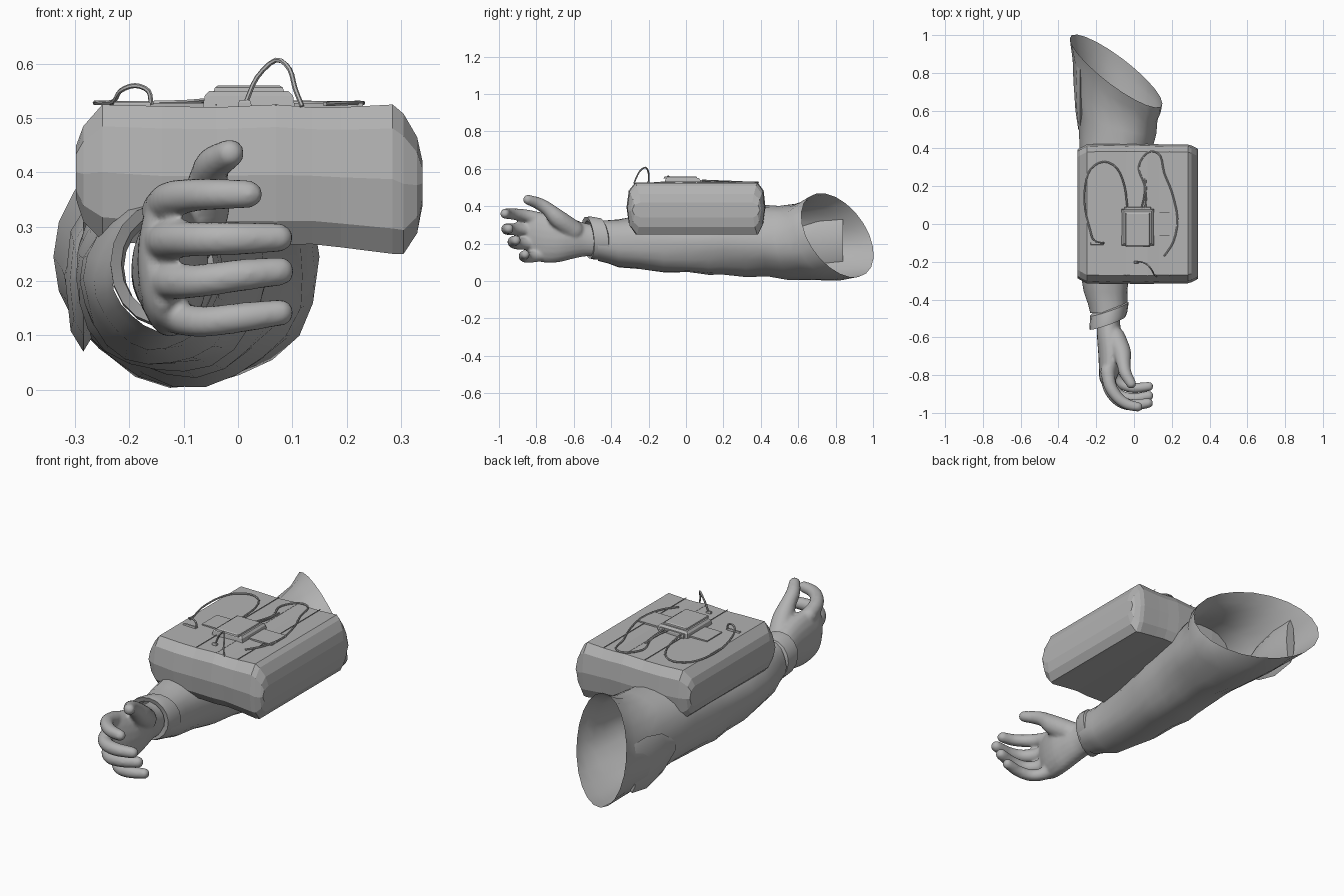
import bpy, bmesh, math
from mathutils import Vector


def material(name, c):
    m = bpy.data.materials.new(name)
    m.diffuse_color = (c, c, c, 1)
    return m


GREY = material("plain grey", 0.45)


def make(name, rings, caps=True, smooth=None):
    """Skin a list of equal-length closed rings into an object."""
    bm = bmesh.new()
    vs = [[bm.verts.new(p) for p in r] for r in rings]
    for a, b in zip(vs, vs[1:]):
        for i in range(len(a)):
            j = (i + 1) % len(a)
            bm.faces.new((a[i], a[j], b[j], b[i]))
    if caps:
        bm.faces.new(vs[0][::-1])
        bm.faces.new(vs[-1])
    bmesh.ops.recalc_face_normals(bm, faces=bm.faces)
    me = bpy.data.meshes.new(name)
    bm.to_mesh(me)
    bm.free()
    ob = bpy.data.objects.new(name, me)
    bpy.context.collection.objects.link(ob)
    me.materials.append(GREY)
    if smooth:
        bpy.context.view_layer.objects.active = ob
        bpy.ops.object.select_all(action='DESELECT')
        ob.select_set(True)
        bpy.ops.object.shade_smooth_by_angle(angle=math.radians(smooth))
    return ob


def spline(pts, n):
    """Catmull-Rom through tuples of any length."""
    p = [Vector(q) for q in pts]
    p = [2 * p[0] - p[1]] + p + [2 * p[-1] - p[-2]]
    out = []
    for a, b, c, d in zip(p, p[1:], p[2:], p[3:]):
        for k in range(n):
            t = k / n
            out.append(0.5 * (2 * b + (c - a) * t + (2 * a - 5 * b + 4 * c - d) * t * t
                              + (3 * b - a - 3 * c + d) * t ** 3))
    return out + [p[-2]]


def tube(name, pts, sides, n, round_ends=False, smooth=40):
    """Tube along (x, y, z, radius) points."""
    q = spline(pts, n)
    c, r = [v.to_3d() for v in q], [v[3] for v in q]
    if round_ends:
        d0, d1 = (c[0] - c[1]).normalized(), (c[-1] - c[-2]).normalized()
        arc = [math.radians(a) for a in (20, 40, 60, 80)]
        c = [c[0] + d0 * r[0] * math.sin(a) for a in arc[::-1]] + c + [c[-1] + d1 * r[-1] * math.sin(a) for a in arc]
        r = [r[0] * math.cos(a) for a in arc[::-1]] + r + [r[-1] * math.cos(a) for a in arc]
    rings, u = [], None
    for i, p in enumerate(c):
        t = (c[min(i + 1, len(c) - 1)] - c[max(i - 1, 0)]).normalized()
        u = t.orthogonal() if u is None else u - t * u.dot(t)
        u.normalize()
        w = t.cross(u)
        rings.append([p + r[i] * (math.cos(a) * u + math.sin(a) * w)
                      for a in (2 * math.pi * k / sides for k in range(sides))])
    return make(name, rings, True, smooth)


def oval(x, y, z, rx, rz, n, shear=(0, 0), fold=0):
    """Oval ring facing y, optionally slanted and crumpled."""
    ring = []
    for k in range(n):
        a = 2 * math.pi * k / n
        f = 1 + fold * math.sin(3 * a + 17 * y) * math.cos(2 * a - 11 * y)
        dx, dz = rx * f * math.cos(a), rz * f * math.sin(a)
        ring.append((x + dx, y + shear[0] * dx + shear[1] * dz, z + dz))
    return ring


# Sleeve: open, slanted at the shoulder end, with soft folds
S = [(-0.47, -0.135, 0.215, 0.095, 0.108, 0), (-0.42, -0.14, 0.21, 0.105, 0.115, 0),
     (-0.36, -0.15, 0.205, 0.115, 0.128, 0), (-0.25, -0.15, 0.205, 0.13, 0.142, 0),
     (-0.12, -0.145, 0.2, 0.145, 0.152, 0), (0.02, -0.135, 0.2, 0.16, 0.16, 0),
     (0.12, -0.125, 0.205, 0.175, 0.17, 0), (0.2, -0.12, 0.215, 0.175, 0.185, 0),
     (0.32, -0.105, 0.215, 0.185, 0.187, 0), (0.43, -0.095, 0.215, 0.195, 0.192, 0.15),
     (0.53, -0.09, 0.21, 0.205, 0.2, 0.35), (0.64, -0.09, 0.21, 0.222, 0.205, 0.6),
     (0.73, -0.092, 0.222, 0.233, 0.217, 0.85), (0.81, -0.095, 0.245, 0.245, 0.225, 1)]
make("sleeve", [oval(x, y, z, rx, rz, 22, (-0.7 * s, -0.4 * s), 0.0 if s == 1 else 0.05)
                for y, x, z, rx, rz, s in S], False, 40)

# Loose fold hanging on the outer side of the sleeve
make("sleeve_fold", [oval(-0.285, y, z, rx, rz, 8) for y, z, rx, rz in
                     ((0.5, 0.2, 0.01, 0.03), (0.6, 0.2, 0.025, 0.1), (0.72, 0.2, 0.033, 0.13),
                      (0.84, 0.21, 0.025, 0.12))], True, 40)

# Cuff: flared turned band
make("cuff", [oval(x, y, z, rx, rz, 18, sh) for x, y, z, rx, rz, sh in (
    (-0.13, -0.44, 0.225, 0.088, 0.09, (0.35, -0.1)), (-0.13, -0.45, 0.225, 0.102, 0.112, (0.35, -0.1)),
    (-0.135, -0.50, 0.23, 0.1, 0.116, (0.35, -0.1)), (-0.14, -0.525, 0.232, 0.095, 0.112, (0.35, -0.1)),
    (-0.14, -0.52, 0.232, 0.075, 0.09, (0.35, -0.1)), (-0.14, -0.47, 0.225, 0.07, 0.085, (0.35, -0.1)))], False, 35)

# Hand: palm, thumb and fingers fused into one smooth skin
palm = [oval(p[0], p[1], p[2], p[3], p[4], 20) for p in spline((
    (-0.135, -0.44, 0.215, 0.062, 0.085), (-0.135, -0.53, 0.22, 0.062, 0.088),
    (-0.128, -0.6, 0.225, 0.068, 0.105), (-0.122, -0.68, 0.225, 0.068, 0.125),
    (-0.128, -0.76, 0.23, 0.058, 0.132), (-0.138, -0.82, 0.245, 0.045, 0.125),
    (-0.138, -0.85, 0.25, 0.03, 0.1)), 3)]
parts = [make("hand", palm)]
digits = [
    [(-0.1, -0.6, 0.27, 0.055), (-0.065, -0.68, 0.33, 0.05), (-0.055, -0.74, 0.385, 0.037),
     (-0.045, -0.79, 0.415, 0.033), (-0.015, -0.845, 0.435, 0.027)],
    [(-0.14, -0.78, 0.33, 0.038), (-0.125, -0.86, 0.35, 0.034), (-0.085, -0.92, 0.358, 0.031),
     (-0.035, -0.955, 0.36, 0.029), (0.02, -0.968, 0.36, 0.026)],
    [(-0.145, -0.78, 0.27, 0.038), (-0.13, -0.87, 0.275, 0.034), (-0.08, -0.935, 0.277, 0.032),
     (-0.01, -0.958, 0.278, 0.031), (0.075, -0.948, 0.28, 0.027)],
    [(-0.14, -0.76, 0.205, 0.037), (-0.125, -0.85, 0.2, 0.034), (-0.075, -0.908, 0.2, 0.031),
     (0, -0.925, 0.21, 0.03), (0.077, -0.91, 0.218, 0.027)],
    [(-0.13, -0.72, 0.15, 0.036), (-0.115, -0.79, 0.135, 0.032), (-0.07, -0.845, 0.125, 0.029),
     (0, -0.868, 0.132, 0.028), (0.078, -0.86, 0.142, 0.025)]]
parts += [tube("digit", d, 14, 4, True) for d in digits]
bpy.ops.object.select_all(action='DESELECT')
for o in parts:
    o.select_set(True)
hand = bpy.context.view_layer.objects.active = parts[0]
bpy.ops.object.join()
m = hand.modifiers.new("fuse", 'REMESH')
m.mode, m.voxel_size, m.use_smooth_shade = 'VOXEL', 0.008, True
m = hand.modifiers.new("relax", 'SMOOTH')
m.factor, m.iterations = 0.5, 5

# Pack: many-sided padded block, skinned from sections across x
def section(x, z0, z1, inset):
    h, a, b = z1 - z0, -0.318 + inset, 0.425 - inset
    prof = [(a + 0.045, 0), (a + 0.012, 0.17), (a, 0.5), (a + 0.012, 0.84), (a + 0.045, 1),
            (b - 0.04, 1), (b - 0.01, 0.84), (b, 0.5), (b - 0.012, 0.17), (b - 0.035, 0)]
    return [(x, y, z0 + h * t) for y, t in prof]


make("padded_pack", [section(*s) for s in (
    (-0.298, 0.35, 0.45, 0.03), (-0.285, 0.31, 0.485, 0.022), (-0.25, 0.275, 0.525, 0.004),
    (-0.14, 0.265, 0.522, 0), (-0.04, 0.268, 0.52, 0.002), (0.07, 0.266, 0.525, 0),
    (0.135, 0.268, 0.52, 0.003), (0.19, 0.262, 0.52, 0.004), (0.285, 0.25, 0.525, 0.004),
    (0.305, 0.25, 0.508, 0.01), (0.33, 0.288, 0.465, 0.022), (0.34, 0.34, 0.42, 0.03))])

# Seams between the packed blocks
for x in (-0.04, 0.07, 0.19):
    make("pack_seam", [[(x + d, y, z) for y, z in ((-0.274, 0.523), (0.385, 0.523), (0.385, 0.526), (-0.274, 0.526))]
                       for d in (-0.0015, 0.0015)])


def block(name, x0, x1, y0, y1, z0, z1, taper=0.0):
    make(name, [[(x0 + t, y0 + t, z), (x1 - t, y0 + t, z), (x1 - t, y1 - t, z), (x0 + t, y1 - t, z)]
                for z, t in ((z0, 0), (z1 - (z1 - z0) * 0.3, 0.3 * taper), (z1, taper))])


# Detonator unit held by a tape strip, with small connectors
block("tape_strip", -0.16, 0.23, -0.06, 0.06, 0.519, 0.528)
block("trigger_unit", -0.065, 0.105, -0.115, 0.08, 0.52, 0.55, 0.012)
block("unit_lid", -0.045, 0.085, -0.12, 0.06, 0.548, 0.56, 0.008)
block("unit_socket", -0.05, 0.09, 0.075, 0.09, 0.52, 0.54, 0.003)
block("left_connector", -0.23, -0.16, -0.112, -0.096, 0.518, 0.53, 0.003)
block("front_connector", 0.0, 0.025, -0.21, -0.195, 0.52, 0.533, 0.003)

# Wires
R = 0.0045
wires = {
    "left_wire": [(-0.16, -0.10, 0.525), (-0.165, -0.1, 0.55), (-0.19, -0.095, 0.56), (-0.217, -0.08, 0.55),
                  (-0.23, -0.04, 0.53), (-0.26, 0.08, 0.528), (-0.26, 0.2, 0.528), (-0.23, 0.29, 0.528),
                  (-0.16, 0.33, 0.528), (-0.09, 0.295, 0.53), (-0.05, 0.2, 0.534), (-0.035, 0.085, 0.538)],
    "right_wire": [(0.04, 0.085, 0.538), (0.055, 0.15, 0.534), (0.055, 0.21, 0.53), (0.025, 0.29, 0.528),
                   (0.045, 0.35, 0.528), (0.09, 0.385, 0.528), (0.14, 0.36, 0.528), (0.16, 0.27, 0.528),
                   (0.2, 0.17, 0.528), (0.23, 0.03, 0.528), (0.21, -0.09, 0.528), (0.16, -0.17, 0.526)],
    "middle_wire": [(0.06, 0.085, 0.54), (0.065, 0.16, 0.532), (0.06, 0.24, 0.527)],
    "front_wire": [(0.015, -0.2, 0.53), (0.035, -0.2, 0.575), (0.07, -0.215, 0.607), (0.095, -0.245, 0.59),
                   (0.105, -0.265, 0.555), (0.118, -0.278, 0.522)]}
for name, pts in wires.items():
    tube(name, [(*p, R) for p in pts], 6, 3)
